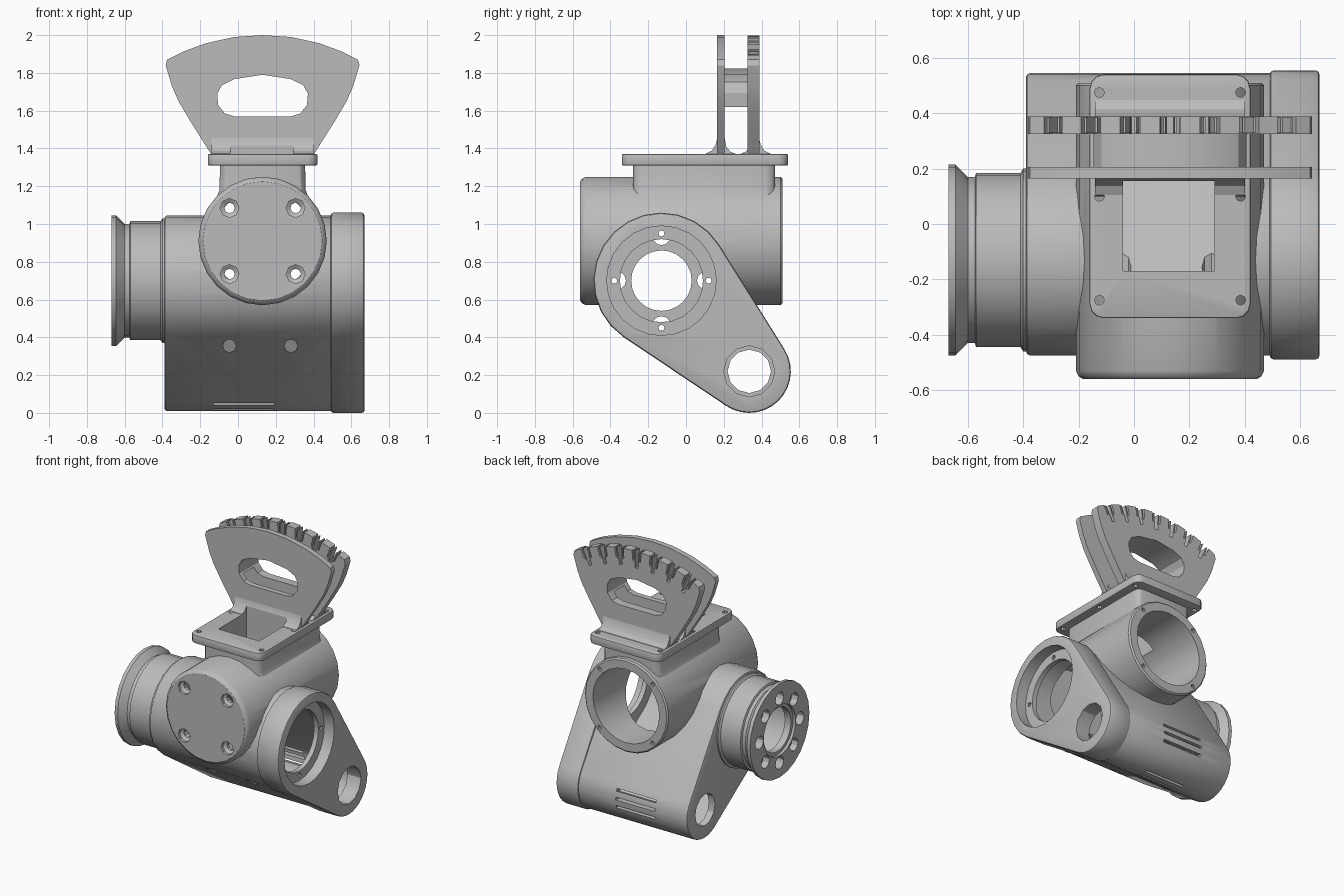
import bpy, bmesh
from math import sin, cos, pi, acos, atan2, hypot, radians

if "Cube" in bpy.data.objects:
    bpy.data.objects.remove(bpy.data.objects["Cube"])

grey = bpy.data.materials.new("plain grey")
grey.use_nodes = True
grey.diffuse_color = (0.5, 0.5, 0.5, 1)
for node in grey.node_tree.nodes:
    if node.type == 'BSDF_PRINCIPLED':
        node.inputs["Base Color"].default_value = (0.5, 0.5, 0.5, 1)

parts, cutters = [], []


def at(axis, u, v, w):
    return {'x': (w, u, v), 'y': (u, w, v), 'z': (u, v, w)}[axis]


def loft(name, rings, store):
    """Closed solid through rings of equal length."""
    bm = bmesh.new()
    loops = [[bm.verts.new(p) for p in ring] for ring in rings]
    n = len(loops[0])
    for a, b in zip(loops, loops[1:]):
        for i in range(n):
            j = (i + 1) % n
            bm.faces.new((a[i], a[j], b[j], b[i]))
    bm.faces.new(loops[0])
    bm.faces.new(loops[-1])
    bmesh.ops.recalc_face_normals(bm, faces=bm.faces)
    mesh = bpy.data.meshes.new(name)
    bm.to_mesh(mesh)
    bm.free()
    ob = bpy.data.objects.new(name, mesh)
    bpy.context.collection.objects.link(ob)
    store.append(ob)
    return ob


def prism(name, axis, pts, w0, w1, store=parts):
    return loft(name, [[at(axis, u, v, w) for u, v in pts] for w in (w0, w1)], store)


def lathe(name, axis, centre, profile, n=24, store=parts):
    return loft(name, [[at(axis, centre[0] + r * cos(2 * pi * i / n),
                           centre[1] + r * sin(2 * pi * i / n), w)
                        for i in range(n)] for w, r in profile], store)


def hole(axis, centre, r, w0, w1, n=24):
    return lathe("cutter", axis, centre, [(w0, r), (w1, r)], n, cutters)


def teardrop(r1, r2, n=14):
    """Outline around the large main circle and the small pivot circle."""
    dy, dz = PIVOT[0] - MAIN[0], PIVOT[1] - MAIN[1]
    phi, a = atan2(dz, dy), acos((r1 - r2) / hypot(dy, dz))
    arc = lambda c, r, s, e: [(c[0] + r * cos(s + (e - s) * i / n),
                               c[1] + r * sin(s + (e - s) * i / n)) for i in range(n + 1)]
    return arc(PIVOT, r2, phi - a, phi + a) + arc(MAIN, r1, phi + a, phi + 2 * pi - a)


def rounded(cx, cy, hx, hy, r=0.05):
    return [(cx + sx * (hx - r) + r * cos(t + k * pi / 6), cy + sy * (hy - r) + r * sin(t + k * pi / 6))
            for sx, sy, t in ((1, 1, 0), (-1, 1, pi / 2), (-1, -1, pi), (1, -1, 1.5 * pi))
            for k in range(4)]


def mirrored(half, cx):
    """Closed outline from its right half, listed bottom to top."""
    return [(cx + x, z) for x, z in half] + [(cx - x, z) for x, z in reversed(half) if x > 0]


def bevel(ob, width=0.015):
    m = ob.modifiers.new("bevel", 'BEVEL')
    m.width, m.segments, m.limit_method, m.angle_limit = width, 2, 'ANGLE', radians(50)


def cut(obs, tools):
    for ob in obs:
        for tool in tools:
            m = ob.modifiers.new("cut", 'BOOLEAN')
            m.operation, m.solver, m.object = 'DIFFERENCE', 'EXACT', tool


MAIN, PIVOT, BARREL = (-0.13, 0.70), (0.335, 0.22), (0.13, 0.91)
diagonals = [(sx, sz) for sx in (-1, 1) for sz in (-1, 1)]

# Outer solids of the housing
body = prism("body_housing", 'x', teardrop(0.345, 0.21), -0.39, 0.52)
cap = prism("side_cap", 'x', teardrop(0.36, 0.22), 0.49, 0.67)
barrel = lathe("cross_barrel", 'y', BARREL, [(-0.56, 0.315), (-0.55, 0.33), (-0.53, 0.34), (0.50, 0.34), (0.51, 0.33)])
flange = lathe("flange_neck", 'x', MAIN, [
    (-0.67, 0.345), (-0.645, 0.345), (-0.60, 0.30), (-0.575, 0.30),
    (-0.57, 0.315), (-0.41, 0.315), (-0.40, 0.33), (-0.37, 0.33)])
duct = loft("top_duct", [[(x, y, z) for x, y in rounded(0.13, 0.095, hx, 0.375)] for z, hx in
                         ((1.0, 0.31), (1.06, 0.295), (1.12, 0.25), (1.18, 0.228), (1.33, 0.225))], parts)
plate = prism("mount_plate", 'z', rounded(0.13, 0.10, 0.29, 0.44), 1.31, 1.37)
for ob in (body, cap):
    bevel(ob)
bevel(plate, 0.006)

# Shared hollows
hollows = [
    prism("cutter", 'x', teardrop(0.30, 0.165), -0.34, 0.56, cutters),
    hole('y', BARREL, 0.27, -0.50, 0.70),
    hole('x', MAIN, 0.265, -0.60, -0.30),
    prism("cutter", 'z', [(-0.04, -0.17), (0.29, -0.17), (0.29, 0.155), (-0.04, 0.155)], 0.95, 1.6, cutters)]
cut([body, cap, barrel, flange, duct, plate], hollows)

# Cap opening, pivot hole and inner seal ring
cut([cap], [hole('x', MAIN, 0.29, 0.45, 0.80), hole('x', PIVOT, 0.135, 0.52, 0.80, 12)])
cut([body], [hole('x', PIVOT, 0.115, -0.60, 0.0, 12)])
ring = lathe("seal_ring", 'x', MAIN, [(0.555, 0.295), (0.59, 0.295)])
cut([ring], [hole('x', MAIN, 0.22, 0.4, 0.8)])

# Bolt circle on the flange, with matching screw holes in the ring
cut([flange], [hole('x', MAIN, 0.16, -0.80, -0.50), hole('x', MAIN, 0.185, -0.80, -0.65)])
for i in range(8):
    c, s = cos(i * pi / 4), sin(i * pi / 4)
    depth = -0.62 if i % 2 else -0.59
    cut([flange], [hole('x', (MAIN[0] + 0.235 * c, MAIN[1] + 0.235 * s), 0.047, -0.80, depth, 12)])
    if i % 2 == 0:
        cut([ring], [hole('x', (MAIN[0] + 0.25 * c, MAIN[1] + 0.25 * s), 0.016, 0.4, 0.8, 8)])

# Countersunk holes on the barrel front, screw holes on its back rim
for sx, sz in diagonals:
    front = lathe("cutter", 'y', (BARREL[0] + 0.175 * sx, BARREL[1] + 0.175 * sz),
                  [(-0.65, 0.05), (-0.54, 0.05), (-0.525, 0.028), (-0.45, 0.028)], 8, cutters)
    cut([barrel], [front, hole('y', (BARREL[0] + 0.215 * sx, BARREL[1] + 0.215 * sz), 0.015, 0.46, 0.60, 8)])

# Lower front screw holes and ventilation slots around the pivot end
for x in (-0.045, 0.28):
    cut([body], [hole('y', (x, 0.355), 0.035, -0.60, 0.10, 8)])
for deg in (-125, -105, -85, -15, 2, 19):
    c, s = cos(radians(deg)), sin(radians(deg))
    slot = [(PIVOT[0] + r * c - t * s, PIVOT[1] + r * s + t * c)
            for r, t in ((0.14, -0.01), (0.26, -0.01), (0.26, 0.01), (0.14, 0.01))]
    cut([body], [prism("cutter", 'x', slot, -0.13, 0.19, cutters)])

# Plate screw holes
for x in (-0.125, 0.385):
    for y in (-0.275, 0.10, 0.475):
        cut([plate], [hole('z', (x, y), 0.018, 1.2, 1.5, 8)])

# Twin fan plates with a hand slot
fan = mirrored([(0.265, 1.36), (0.285, 1.39), (0.38, 1.54), (0.445, 1.65), (0.48, 1.73), (0.513, 1.84),
                (0.505, 1.87), (0.42, 1.913), (0.30, 1.957), (0.15, 1.99), (0, 2.0)], 0.13)
grip = mirrored([(0.15, 1.57), (0.20, 1.585), (0.235, 1.63), (0.24, 1.69),
                 (0.215, 1.735), (0.15, 1.767), (0, 1.79)], 0.13)
front_fan = prism("front_fan", 'y', fan, 0.165, 0.205)
rear_fan = prism("rear_fan", 'y', fan, 0.325, 0.388)
arch = prism("grip_arch", 'y', [(0.13 + (x - 0.13) * 1.15, max(1.62, 1.68 + (z - 1.68) * 1.3))
                                for x, z in grip], 0.20, 0.33)
cut([front_fan, rear_fan, arch], [prism("cutter", 'y', grip, 0.0, 0.6, cutters)])

# Flared feet of the fans
foot = [(0.10, 1.36), (0.105, 1.373), (0.137, 1.388), (0.157, 1.42), (0.166, 1.46),
        (0.204, 1.46), (0.213, 1.41), (0.235, 1.383), (0.262, 1.372), (0.262, 1.36)]
front_foot = prism("front_foot", 'x', foot, -0.14, 0.40)
prism("rear_foot", 'x', [(0.552 - y, z) for y, z in foot], -0.14, 0.40)
cut([front_foot], hollows[-1:])

# Clip notches and spring prongs along the rear fan's top edge
ARC = 1.06
notch = mirrored([(0.011, -0.125), (0.011, -0.09), (0.032, -0.07), (0.04, 0.05)], 0)
for i in range(-3, 4):
    a = i * 0.137
    turn = lambda pts: [(0.13 + s * cos(a) + (ARC + h) * sin(a),
                         2.0 - ARC - s * sin(a) + (ARC + h) * cos(a)) for s, h in pts]
    cut([rear_fan], [prism("cutter", 'y', turn(notch), 0.30, 0.45, cutters)])
    for side, label in ((-1, "left"), (1, "right")):
        prong = [(side * s, h) for s, h in ((0.011, -0.095), (0.022, -0.085), (0.024, -0.005), (0.016, -0.005))]
        prism(f"clip_prong_{label}_{i + 4}", 'y', turn(prong), 0.328, 0.385)

# Bake the cuts, drop the cutters, colour and shade
bpy.context.view_layer.update()
graph = bpy.context.evaluated_depsgraph_get()
baked = [bpy.data.meshes.new_from_object(ob.evaluated_get(graph)) for ob in parts]
for ob, mesh in zip(parts, baked):
    ob.modifiers.clear()
    ob.data = mesh
    mesh.materials.clear()
    mesh.materials.append(grey)
for ob in cutters:
    bpy.data.objects.remove(ob)
for ob in bpy.context.view_layer.objects:
    ob.select_set(ob in parts)
bpy.context.view_layer.objects.active = body
bpy.ops.object.shade_smooth_by_angle(angle=radians(30))
